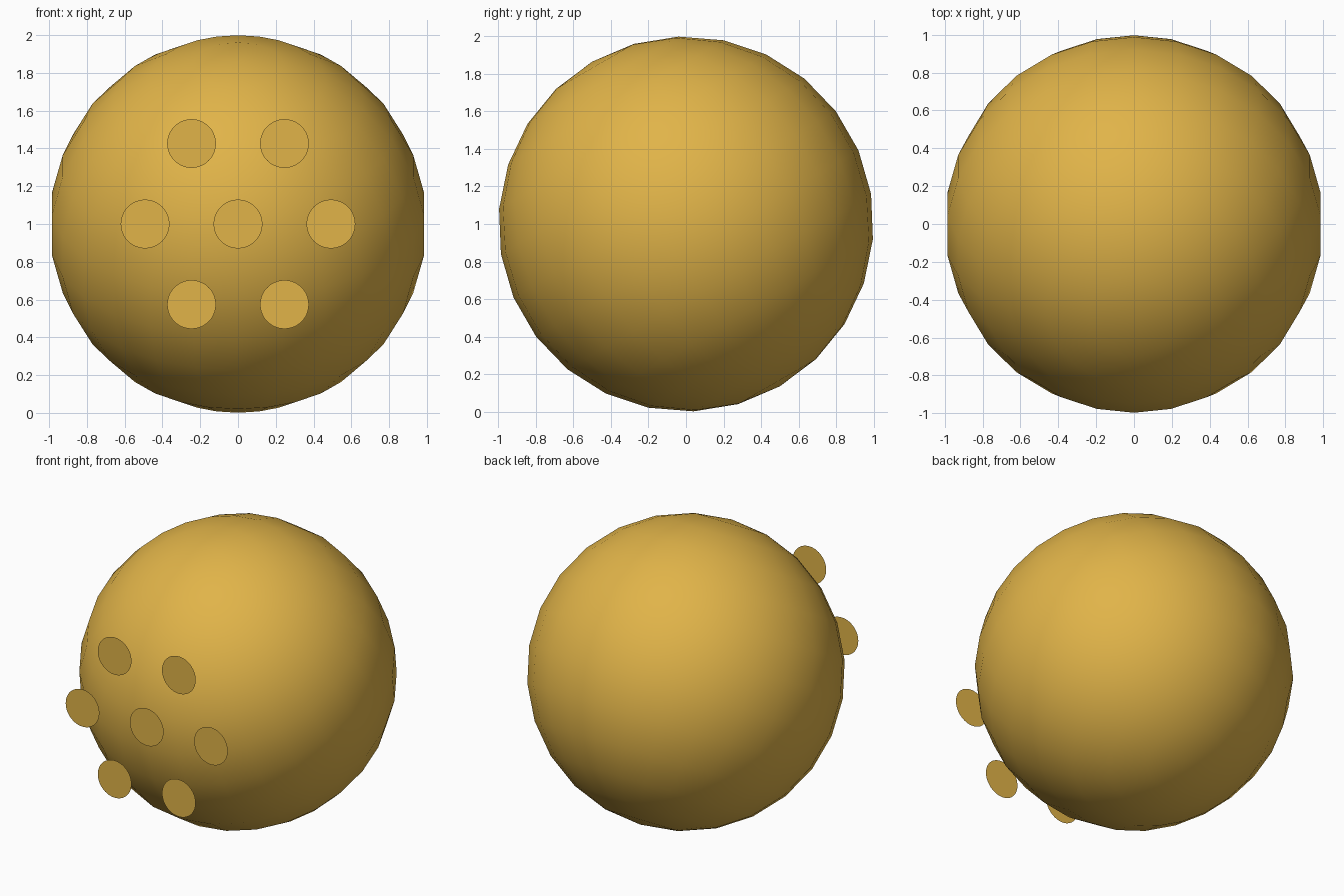
import bpy
from math import radians, cos, sin

cube = bpy.data.objects.get("Cube")
if cube:
    bpy.data.objects.remove(cube, do_unlink=True)

# Single golden colour
gold = bpy.data.materials.new("golden_yellow")
color = (0.75, 0.455, 0.066, 1)
gold.use_nodes = True
gold.diffuse_color = color
gold.node_tree.nodes["Principled BSDF"].inputs["Base Color"].default_value = color

# Tilted ball, smooth shaded
bpy.ops.mesh.primitive_uv_sphere_add(segments=26, ring_count=13, radius=1,
                                     location=(0, 0, 1), rotation=(radians(30), 0, 0))
ball = bpy.context.object
ball.name = "ball"
ball.data.materials.append(gold)
bpy.ops.object.shade_smooth()


# Flat discs standing on the front tangent plane
def add_disc(name, x, z):
    bpy.ops.mesh.primitive_circle_add(vertices=64, radius=0.129, fill_type='NGON',
                                      location=(x, -0.9985, z), rotation=(radians(90), 0, 0))
    disc = bpy.context.object
    disc.name = name
    disc.data.materials.append(gold)


add_disc("centre_disc", 0, 1)
for i in range(6):
    a = radians(60 * i)
    add_disc(f"ring_disc_{i + 1}", 0.492 * cos(a), 1 + 0.492 * sin(a))
